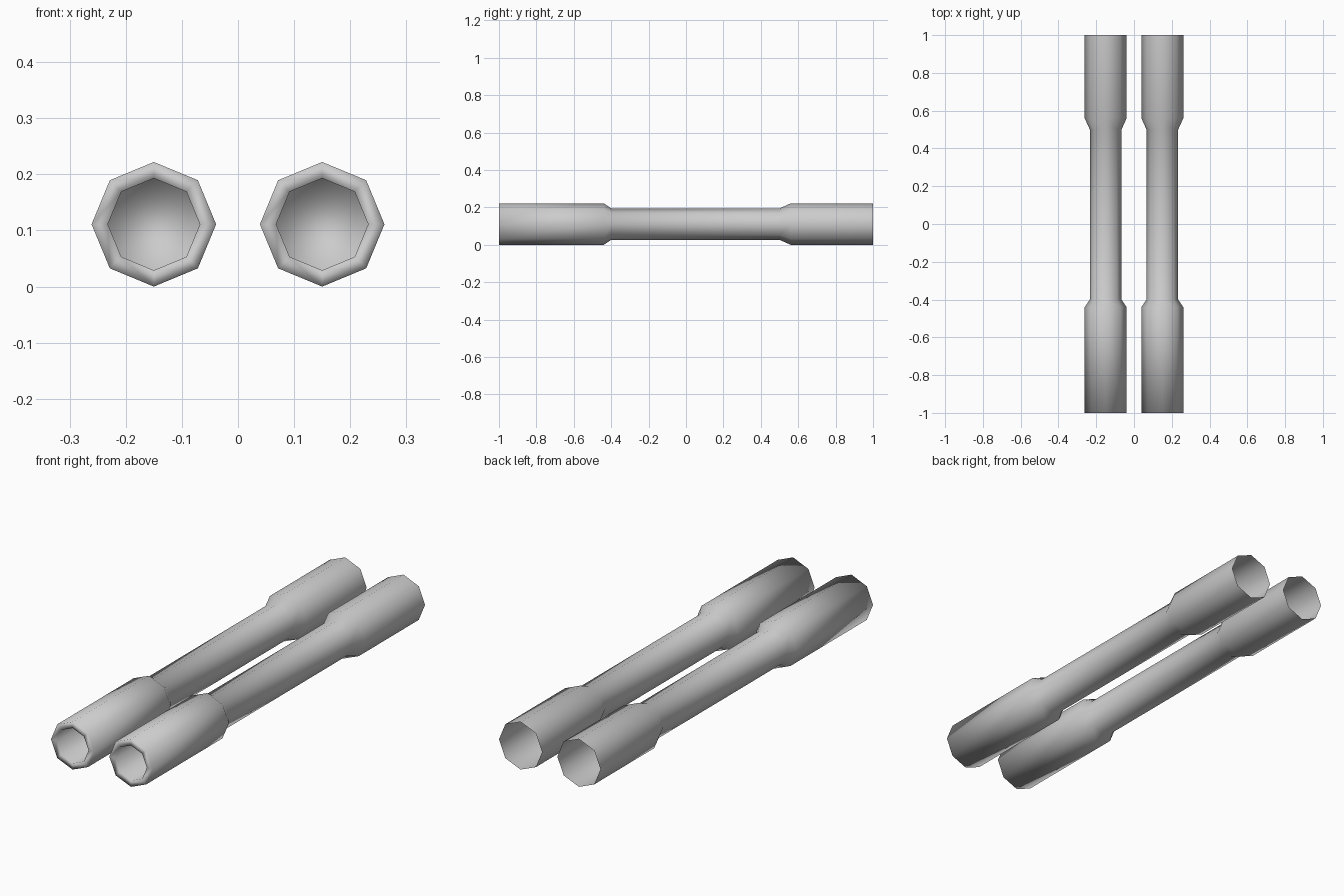
import bpy, bmesh
from math import sin, cos, pi

if "Cube" in bpy.data.objects:
    bpy.data.objects.remove(bpy.data.objects["Cube"], do_unlink=True)

SIDES = 8
OUTER, NECK, BORE = 0.111, 0.084, 0.082

# Plain grey material
grey = bpy.data.materials.new("plain_grey")
grey.use_nodes = True
colour = (0.6, 0.6, 0.6, 1)
grey.diffuse_color = colour
grey.node_tree.nodes["Principled BSDF"].inputs["Base Color"].default_value = colour

# Profile (y, radius): open back end, neck, front grip, rim, then the blind bore
PROFILE = [(1, OUTER), (0.56, OUTER), (0.5, NECK), (-0.4, NECK),
           (-0.44, OUTER), (-1, OUTER), (-1, BORE), (-0.45, BORE)]


def make_tube(name, x):
    bm = bmesh.new()
    rings = []
    for y, r in PROFILE:
        angles = [2 * pi * i / SIDES for i in range(SIDES)]
        rings.append([bm.verts.new((r * sin(a), y, r * cos(a))) for a in angles])
    for a, b in zip(rings, rings[1:]):
        for i in range(SIDES):
            j = (i + 1) % SIDES
            bm.faces.new((a[i], a[j], b[j], b[i]))
    # Floor of the bore
    bm.faces.new(rings[-1])
    bmesh.ops.recalc_face_normals(bm, faces=bm.faces)
    # Make the outer wall face outward
    wall = next(f for f in bm.faces if all(v in rings[2] + rings[3] for v in f.verts))
    c = wall.calc_center_median()
    if wall.normal.x * c.x + wall.normal.z * c.z < 0:
        bmesh.ops.reverse_faces(bm, faces=bm.faces)
    for f in bm.faces:
        f.smooth = True
    mesh = bpy.data.meshes.new(name)
    bm.to_mesh(mesh)
    bm.free()
    mesh.materials.append(grey)
    obj = bpy.data.objects.new(name, mesh)
    obj.location = (x, 0, OUTER)
    bpy.context.collection.objects.link(obj)


for name, side in (("left_tube", 1), ("right_tube", -1)):
    make_tube(name, side * 0.15)
